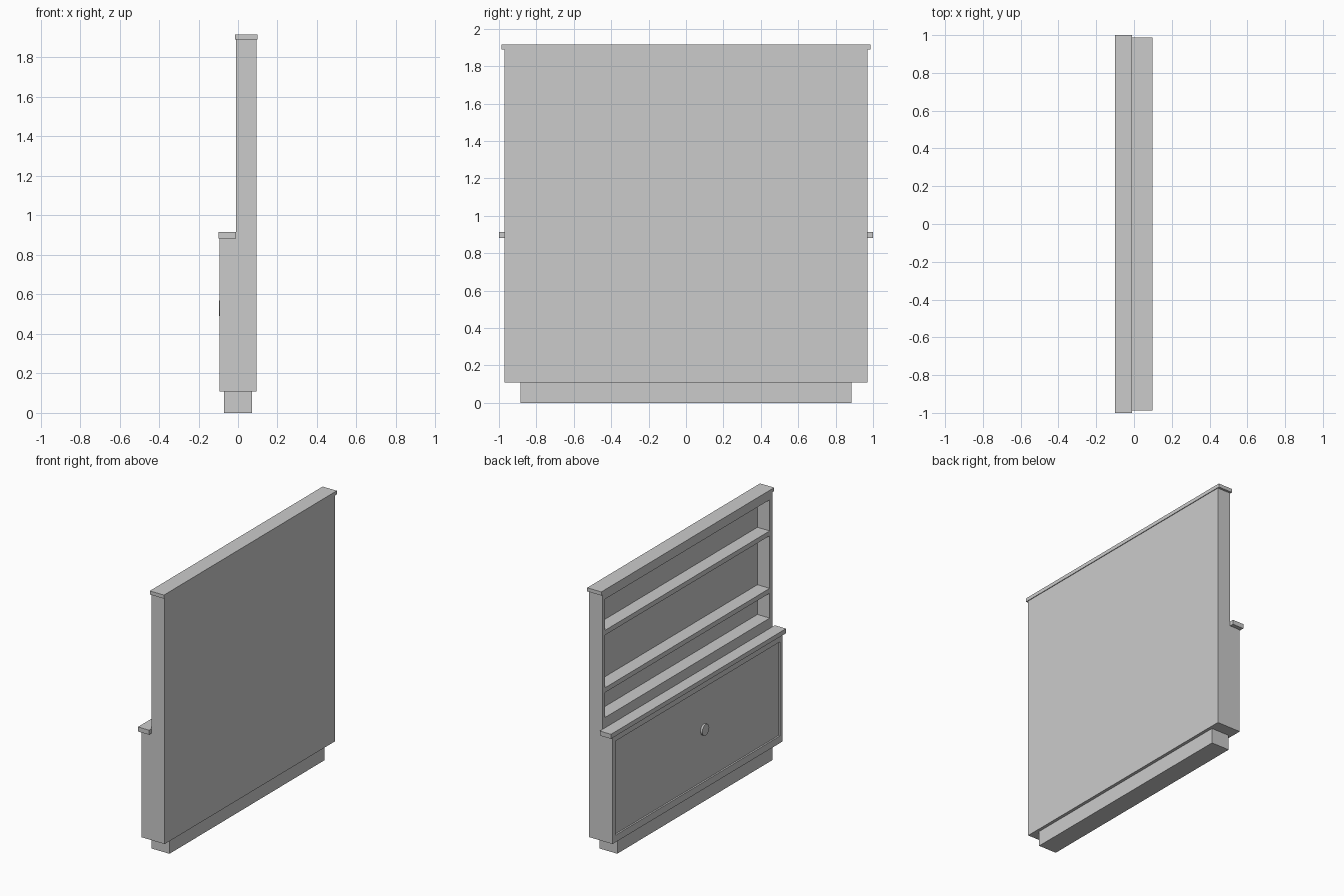
import bpy
import math

if "Cube" in bpy.data.objects:
    bpy.data.objects.remove(bpy.data.objects["Cube"])

grey = bpy.data.materials.new("plain grey")
grey.use_nodes = True
colour = (0.6, 0.6, 0.6, 1.0)
grey.diffuse_color = colour
grey.node_tree.nodes["Principled BSDF"].inputs["Base Color"].default_value = colour


def box(name, x, y, z):
    """Box from (min, max) ranges on each axis."""
    ranges = (x, y, z)
    bpy.ops.mesh.primitive_cube_add(size=1)
    ob = bpy.context.object
    ob.name = name
    for v in ob.data.vertices:
        v.co = [lo + (c + 0.5) * (hi - lo) for c, (lo, hi) in zip(v.co, ranges)]
    ob.data.materials.append(grey)
    return ob


HALF = 0.971          # half width of the cabinet
INNER = 0.94          # half width between the side boards
FRONT, BACK = -0.093, 0.094
PANEL = -0.081        # face of the sunken door panel
HUTCH = -0.011        # front of the upper shelves
BOTTOM, COUNTER, TOP = 0.109, 0.915, 1.89

# Lower cabinet
box("plinth", (-0.07, 0.072), (-0.885, 0.885), (0, BOTTOM))
box("lower_carcass", (PANEL, BACK), (-HALF, HALF), (BOTTOM, 0.9))
box("bottom_rail", (FRONT, PANEL), (-INNER, INNER), (BOTTOM, 0.16))
box("top_rail", (FRONT, PANEL), (-INNER, INNER), (0.84, 0.9))
box("counter_top", (-0.1, HUTCH), (-1, 1), (0.882, COUNTER))

# Side boards, above and below the counter
for side, s in (("left", 1), ("right", -1)):
    y = sorted((s * INNER, s * HALF))
    box(side + "_door_stile", (FRONT, PANEL), y, (BOTTOM, 0.9))
    box(side + "_upper_side", (HUTCH, BACK), y, (0.9, TOP))

# Upper shelf unit
box("back_panel", (0.087, BACK), (-INNER, INNER), (0.9, TOP))
box("upper_top_rail", (HUTCH, 0.087), (-INNER, INNER), (1.845, TOP))
box("upper_base", (HUTCH, 0.087), (-INNER, INNER), (0.9, 0.955))
for i, z in enumerate((0.99, 1.205, 1.62)):
    box(f"shelf_{i + 1}", (HUTCH, 0.087), (-INNER, INNER), (z - 0.035, z))
box("top_board", (-0.014, 0.099), (-0.987, 0.987), (TOP, 1.916))

# Round door knob
bpy.ops.mesh.primitive_cylinder_add(vertices=24, radius=0.04, depth=0.014,
                                    location=(PANEL - 0.007, -0.09, 0.53),
                                    rotation=(0, math.pi / 2, 0))
knob = bpy.context.object
knob.name = "door_knob"
knob.data.materials.append(grey)
bpy.ops.object.shade_smooth_by_angle()
